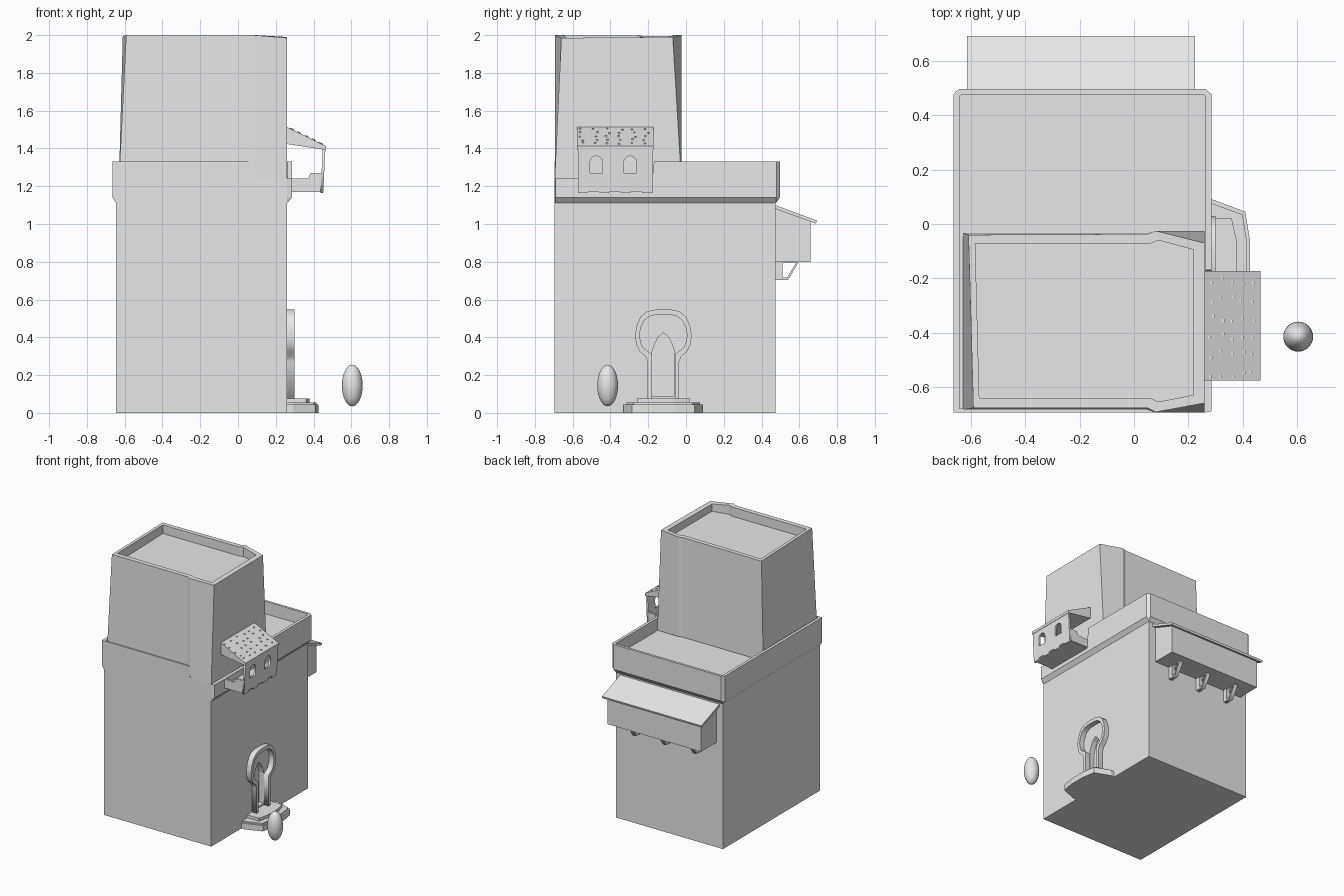
import bpy, bmesh, math, random

if "Cube" in bpy.data.objects:
    bpy.data.objects.remove(bpy.data.objects["Cube"])

stone = bpy.data.materials.new("pale_stone")
stone.diffuse_color = (0.8, 0.8, 0.8, 1)
stone.use_nodes = True
stone.node_tree.nodes["Principled BSDF"].inputs["Base Color"].default_value = stone.diffuse_color


def finish(name, bm):
    bmesh.ops.remove_doubles(bm, verts=bm.verts, dist=0.0003)
    bmesh.ops.recalc_face_normals(bm, faces=bm.faces)
    me = bpy.data.meshes.new(name)
    bm.to_mesh(me)
    bm.free()
    me.materials.append(stone)
    ob = bpy.data.objects.new(name, me)
    bpy.context.collection.objects.link(ob)
    return ob


def loft(name, rings):
    """Skin equal-length rings of points and cap both ends."""
    bm = bmesh.new()
    rows = [[bm.verts.new(p) for p in r] for r in rings]
    n = len(rows[0])
    for a, b in zip(rows, rows[1:]):
        for i in range(n):
            j = (i + 1) % n
            bm.faces.new((a[i], a[j], b[j], b[i]))
    bm.faces.new(rows[0])
    bm.faces.new(rows[-1])
    return finish(name, bm)


def prism(name, pts, axis, a, b):
    """Extrude a 2D profile along x, y or z."""
    put = {"x": lambda p, t: (t, p[0], p[1]),
           "y": lambda p, t: (p[0], t, p[1]),
           "z": lambda p, t: (p[0], p[1], t)}[axis]
    return loft(name, [[put(p, t) for p in pts] for t in (a, b)])


def box(name, x0, x1, y0, y1, z0, z1):
    return prism(name, [(x0, y0), (x1, y0), (x1, y1), (x0, y1)], "z", z0, z1)


def plate(name, loops, a, b, lean=0, z0=0):
    """Plate in the y-z plane with holes, between x = a and x = b."""
    cu = bpy.data.curves.new(name, "CURVE")
    cu.dimensions = "2D"
    cu.fill_mode = "BOTH"
    cu.extrude = (b - a) / 2
    for pts in loops:
        sp = cu.splines.new("POLY")
        sp.points.add(len(pts) - 1)
        for q, p in zip(sp.points, pts):
            q.co = (p[0], p[1], 0, 1)
        sp.use_cyclic_u = True
    tmp = bpy.data.objects.new(name + "_curve", cu)
    bpy.context.collection.objects.link(tmp)
    dg = bpy.context.evaluated_depsgraph_get()
    me = bpy.data.meshes.new_from_object(tmp.evaluated_get(dg))
    bm = bmesh.new()
    bm.from_mesh(me)
    for v in bm.verts:
        y, z, t = v.co
        v.co = ((a + b) / 2 + t + lean * (z - z0), y, z)
    bpy.data.objects.remove(tmp)
    bpy.data.curves.remove(cu)
    bpy.data.meshes.remove(me)
    return finish(name, bm)


def mirrored(half, c):
    """Close a half outline (offset from centre, z) into a symmetric loop."""
    return [(c + d, z) for d, z in half] + [(c - d, z) for d, z in reversed(half) if d > 0]


# main block
body = box("main_block", -0.645, 0.26, -0.695, 0.475, 0, 1.115)

# overhanging parapet with sunken terrace; lower beside the tower
outer = [(-0.665, -0.695), (0.08, -0.695), (0.083, -0.695), (0.26, -0.695), (0.285, -0.69),
         (0.285, -0.175), (0.285, -0.17), (0.285, 0.478), (0.265, 0.497), (-0.645, 0.497), (-0.665, 0.478)]
inner = [(-0.643, -0.68), (0.08, -0.68), (0.083, -0.68), (0.255, -0.68), (0.258, -0.675),
         (0.263, -0.175), (0.263, -0.17), (0.263, 0.47), (0.257, 0.478), (-0.637, 0.478), (-0.643, 0.47)]
tops = [1.33, 1.33, 1.24, 1.24, 1.24, 1.24, 1.33, 1.33, 1.33, 1.33, 1.33]
base = [(max(-0.645, min(0.26, x)), min(0.475, y)) for x, y in outer]
loft("terrace_parapet", [
    [(x, y, 1.11) for x, y in base],
    [(x, y, 1.14) for x, y in outer],
    [(x, y, z) for (x, y), z in zip(outer, tops)],
    [(x, y, z) for (x, y), z in zip(inner, tops)],
    [(x, y, 1.235) for x, y in inner]])

# tapered tower with a sunken roof
foot = [(-0.63, -0.685), (0.05, -0.685), (0.08, -0.695), (0.26, -0.695),
        (0.26, -0.025), (0.08, -0.025), (0.05, -0.033), (-0.63, -0.033)]
head = [(-0.592, -0.678), (0.05, -0.678), (0.08, -0.693), (0.26, -0.66),
        (0.26, -0.07), (0.08, -0.025), (0.05, -0.037), (-0.61, -0.04)]
rim = [(-0.57, -0.642), (0.06, -0.642), (0.09, -0.655), (0.22, -0.63),
       (0.22, -0.095), (0.09, -0.06), (0.06, -0.072), (-0.585, -0.072)]
hz = [2.0, 2.0, 2.0, 1.985, 1.99, 2.0, 2.0, 1.995]
loft("tower", [
    [(x, y, 1.24) for x, y in foot],
    [(x, y, z) for (x, y), z in zip(head, hz)],
    [(x, y, z) for (x, y), z in zip(rim, hz)],
    [(x, y, 1.93) for x, y in rim]])

# side balcony: arched outer wall with notched lower edge
def arch(c, z0, z1, w):
    pts = [(c - w, z0), (c + w, z0)]
    return pts + [(c + w * math.cos(t * math.pi / 8), z1 - w + w * math.sin(t * math.pi / 8)) for t in range(9)]


y0, y1 = -0.572, -0.175
edge = []
for i in range(7):
    s = y0 + (y1 - y0) * i / 7
    z = 1.165 if i % 2 == 0 else 1.178
    edge += [(s, z), (s + (y1 - y0) / 7 - 0.006, z)]
wall = edge + [(y1, 1.165), (y1, 1.41), (y0, 1.41)]
plate("balcony_wall", [wall, arch(-0.475, 1.27, 1.36, 0.033), arch(-0.296, 1.27, 1.36, 0.033)],
      0.437, 0.451, lean=0.05, z0=1.165)
box("balcony_floor", 0.26, 0.445, y0 + 0.005, y1 - 0.005, 1.17, 1.19)
for tag, a in (("front", y0), ("back", y1 - 0.016)):
    prism("balcony_end_" + tag, [(0.27, 1.175), (0.445, 1.175), (0.45, 1.27), (0.385, 1.27),
                                 (0.37, 1.24), (0.27, 1.24)], "y", a, a + 0.016)
prism("balcony_roof", [(0.25, 1.518), (0.467, 1.412), (0.466, 1.392), (0.25, 1.425)],
      "y", -0.577, -0.173)

# raised chips on the balcony roof
random.seed(4)
for i in range(5):
    for k in range(6):
        x = 0.285 + i * 0.038 + random.uniform(-0.008, 0.008)
        y = -0.55 + k * 0.068 + random.uniform(-0.015, 0.015)
        z = 1.518 - (x - 0.25) * 0.4885
        box("roof_chip", x - 0.005, x + 0.005, y - 0.005, y + 0.005, z - 0.008, z + 0.004)

# doorway recess with a pointed head
c = -0.12
door = mirrored([(0.06, 0.09), (0.06, 0.32), (0.048, 0.36), (0.028, 0.4), (0, 0.425)], c)
cutter = prism("doorway_cutter", door, "x", 0.22, 0.35)
cutter.hide_render = True
cutter.hide_set(True)
cut = body.modifiers.new("doorway", "BOOLEAN")
cut.operation = "DIFFERENCE"
cut.object = cutter

# keyhole shaped frame around the door
big = [(0.083, 0.07), (0.083, 0.27), (0.095, 0.3), (0.125, 0.325), (0.143, 0.36), (0.15, 0.41),
       (0.142, 0.46), (0.12, 0.51), (0.085, 0.538), (0.04, 0.547), (0, 0.548)]
small = [(0.061, 0.07), (0.061, 0.31), (0.08, 0.325), (0.108, 0.345), (0.12, 0.375), (0.126, 0.41),
         (0.12, 0.45), (0.1, 0.49), (0.07, 0.513), (0.035, 0.52), (0, 0.52)]
band = mirrored(big, c) + mirrored(small, c)[::-1]
plate("door_frame", [band], 0.255, 0.30)

# door steps
def step(name, half, a, b):
    pts = [(x, c + d) for d, x in half] + [(x, c - d) for d, x in reversed(half)]
    prism(name, pts, "z", a, b)


step("lower_step", [(0.21, 0.25), (0.21, 0.29), (0.165, 0.41), (0.06, 0.427)], 0, 0.045)
step("lower_step_lip", [(0.195, 0.25), (0.195, 0.29), (0.155, 0.4), (0.06, 0.415)], 0.045, 0.055)
step("upper_step", [(0.14, 0.25), (0.14, 0.36), (0.06, 0.378)], 0.05, 0.077)

# rear bay with sloping roof
box("rear_bay", -0.59, 0.20, 0.46, 0.66, 0.80, 1.03)
prism("rear_bay_gable", [(0.46, 1.02), (0.66, 1.02), (0.46, 1.09)], "x", -0.59, 0.20)
prism("rear_bay_roof", [(0.465, 1.103), (0.693, 1.018), (0.688, 1.002), (0.465, 1.083)],
      "x", -0.615, 0.225)

# open brackets below the bay
for i, x in enumerate((-0.45, -0.195, 0.06)):
    plate("bay_bracket_%d" % i, [
        [(0.47, 0.805), (0.47, 0.703), (0.54, 0.703), (0.60, 0.805)],
        [(0.51, 0.795), (0.51, 0.716), (0.535, 0.716), (0.583, 0.795)]], x - 0.015, x + 0.015)

# free-standing egg marker
bpy.ops.mesh.primitive_uv_sphere_add(segments=32, ring_count=16, radius=1, location=(0.605, -0.415, 0.145))
egg = bpy.context.object
egg.name = "egg_marker"
egg.scale = (0.055, 0.055, 0.11)
egg.data.materials.append(stone)
bpy.ops.object.shade_smooth()
